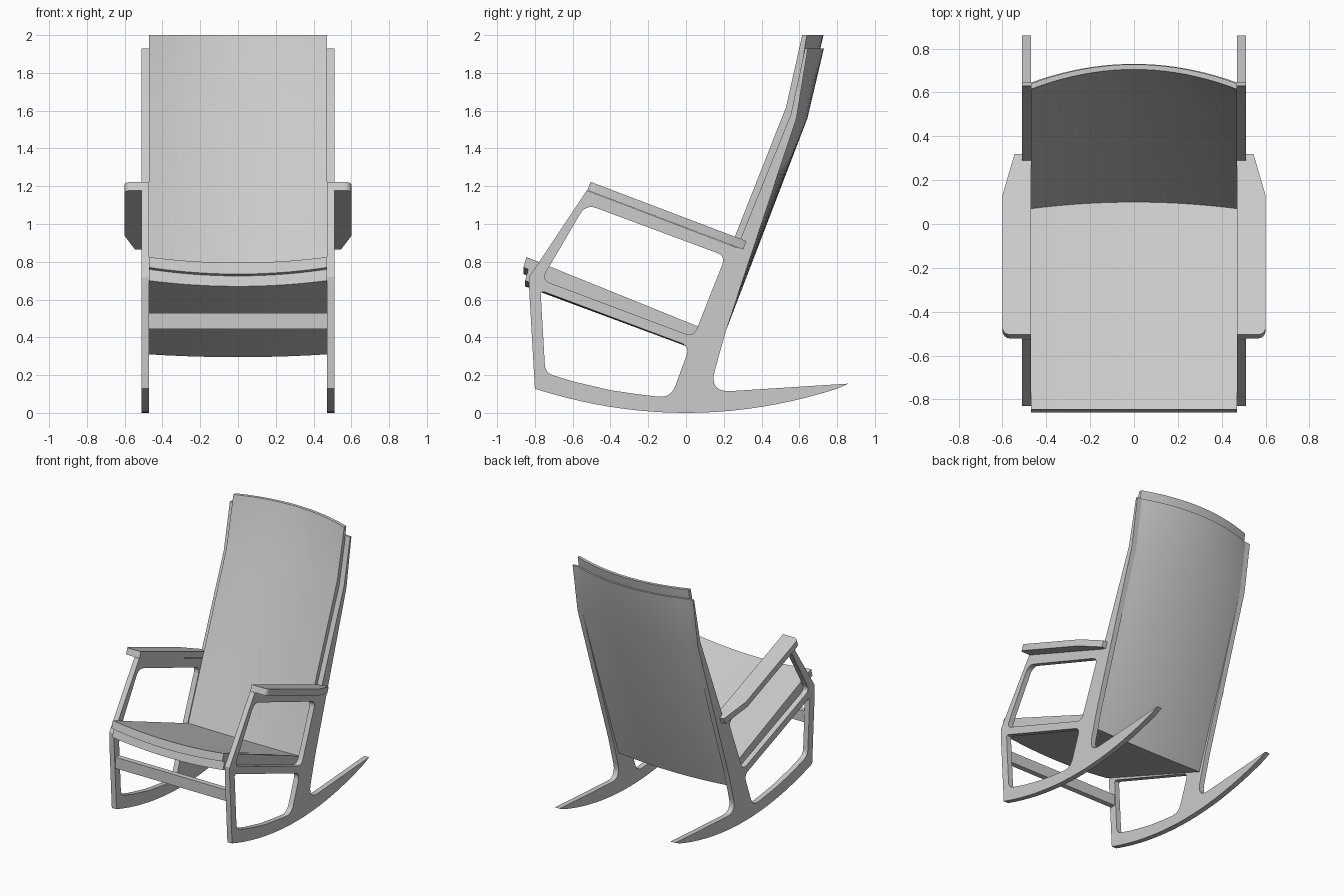
import bpy, bmesh
from mathutils import Vector

if "Cube" in bpy.data.objects:
    bpy.data.objects.remove(bpy.data.objects["Cube"])

grey = bpy.data.materials.new("light_grey")
grey.diffuse_color = (0.6, 0.6, 0.6, 1)
grey.use_nodes = True
grey.node_tree.nodes["Principled BSDF"].inputs["Base Color"].default_value = grey.diffuse_color


def finish(bm, name):
    bmesh.ops.recalc_face_normals(bm, faces=bm.faces)
    me = bpy.data.meshes.new(name)
    bm.to_mesh(me)
    bm.free()
    me.materials.append(grey)
    ob = bpy.data.objects.new(name, me)
    bpy.context.collection.objects.link(ob)
    return ob


def rounded(pts, steps=6):
    """Closed 2D outline; an optional third value is the corner cut length."""
    out = []
    for i, p in enumerate(pts):
        c = Vector(p[:2])
        if len(p) < 3:
            out.append(c)
            continue
        ends = []
        for q in (pts[i - 1], pts[(i + 1) % len(pts)]):
            d = Vector(q[:2]) - c
            ends.append(c + d.normalized() * min(p[2], d.length * 0.48))
        for k in range(steps + 1):
            t = k / steps
            out.append(ends[0] * (1 - t) ** 2 + c * 2 * t * (1 - t) + ends[1] * t * t)
    return out


def plate(name, loops, place, offset):
    """Fill outlines (later ones are holes), then extrude by offset."""
    bm = bmesh.new()
    for loop in loops:
        vs = [bm.verts.new(place(*p)) for p in loop]
        for i in range(len(vs)):
            bm.edges.new((vs[i - 1], vs[i]))
    bmesh.ops.triangle_fill(bm, edges=bm.edges[:], use_beauty=True)
    ext = bmesh.ops.extrude_face_region(bm, geom=bm.faces[:], use_keep_orig=True)
    moved = [g for g in ext["geom"] if isinstance(g, bmesh.types.BMVert)]
    bmesh.ops.translate(bm, verts=moved, vec=offset)
    return finish(bm, name)


def curved_panel(name, profile, half=0.47, cols=20):
    """Loft across x; each point is y, z at the edge plus the sag at the centre."""
    bm = bmesh.new()
    rings = []
    for i in range(cols + 1):
        u = 2 * i / cols - 1
        s = 1 - u * u
        rings.append([bm.verts.new((u * half, y + dy * s, z + dz * s))
                      for y, z, dy, dz in profile])
    n = len(profile)
    for a, b in zip(rings, rings[1:]):
        for j in range(n):
            k = (j + 1) % n
            bm.faces.new((a[j], a[k], b[k], b[j]))
    # end caps as quads: front run and back run of the profile mirror each other
    for r in (rings[0], rings[-1]):
        for j in range(n // 2 - 1):
            bm.faces.new((r[j], r[j + 1], r[n - 2 - j], r[n - 1 - j]))
    return finish(bm, name)


# Side frame outline: rocker, back post, arm support and front leg
bottom = [(y, 0.2 * y * y) for y in [-0.8 + 0.08 * i for i in range(21)]]
frame = rounded(bottom + [
    (0.86, 0.155), (0.12, 0.108, 0.12), (0.21, 0.43, 0.04),
    (0.585, 1.56), (0.645, 1.93), (0.63, 1.93), (0.555, 1.58),
    (0.27, 0.875), (-0.525, 1.178), (-0.83, 0.72), (-0.83, 0.65)])
arm_hole = rounded([
    (-0.53, 1.105, 0.06), (0.21, 0.83, 0.05),
    (0.04, 0.402, 0.05), (-0.765, 0.705, 0.05)])
leg_hole = rounded([
    (-0.77, 0.648, 0.025), (0.02, 0.352, 0.05), (-0.08, 0.078, 0.07),
    (-0.25, 0.098), (-0.4, 0.12), (-0.6, 0.167), (-0.745, 0.212, 0.045)])

for side, s in (("right", 1), ("left", -1)):
    plate(side + "_frame", [frame, arm_hole, leg_hole],
          lambda y, z: (s * 0.47, y, z), (s * 0.04, 0, 0))
    # Sloping armrest with a tapered rear end
    arm = rounded([(0.47, -0.505), (0.6, -0.505, 0.04), (0.6, 0.13),
                   (0.545, 0.32), (0.47, 0.32)])
    plate(side + "_armrest", [arm],
          lambda x, y: (s * x, y, 1.223 - 0.38 * (y + 0.505)), (0, -0.017, -0.045))

# Front cushion layer: one bent sheet for seat and back
curved_panel("cushion", [
    (0.615, 2.0, 0.09, 0), (0.53, 1.62, 0.065, 0), (0.07, 0.455, 0.03, -0.02),
    (-0.845, 0.825, 0, -0.03), (-0.86, 0.77, 0, -0.035), (0.10, 0.383, 0.02, -0.02),
    (0.568, 1.585, 0.062, 0), (0.64, 2.0, 0.088, 0)])

# Backing shell behind and below the cushion
curved_panel("shell", [
    (0.632, 1.93, 0.085, 0), (0.568, 1.585, 0.062, 0), (0.10, 0.383, 0.02, -0.02),
    (-0.835, 0.76, 0, -0.035), (-0.852, 0.70, 0, -0.03), (0.145, 0.31, 0.013, -0.015),
    (0.585, 1.56, 0.058, 0), (0.645, 1.93, 0.085, 0)])

# Stretcher between the front legs
plate("front_stretcher", [[(-0.81, 0.445), (-0.77, 0.445), (-0.77, 0.53), (-0.81, 0.53)]],
      lambda y, z: (-0.47, y, z), (0.94, 0, 0))

# Smooth the curved faces, keep the edges sharp
for ob in bpy.context.scene.objects:
    ob.select_set(True)
    bpy.context.view_layer.objects.active = ob
bpy.ops.object.shade_smooth_by_angle(angle=0.5)
